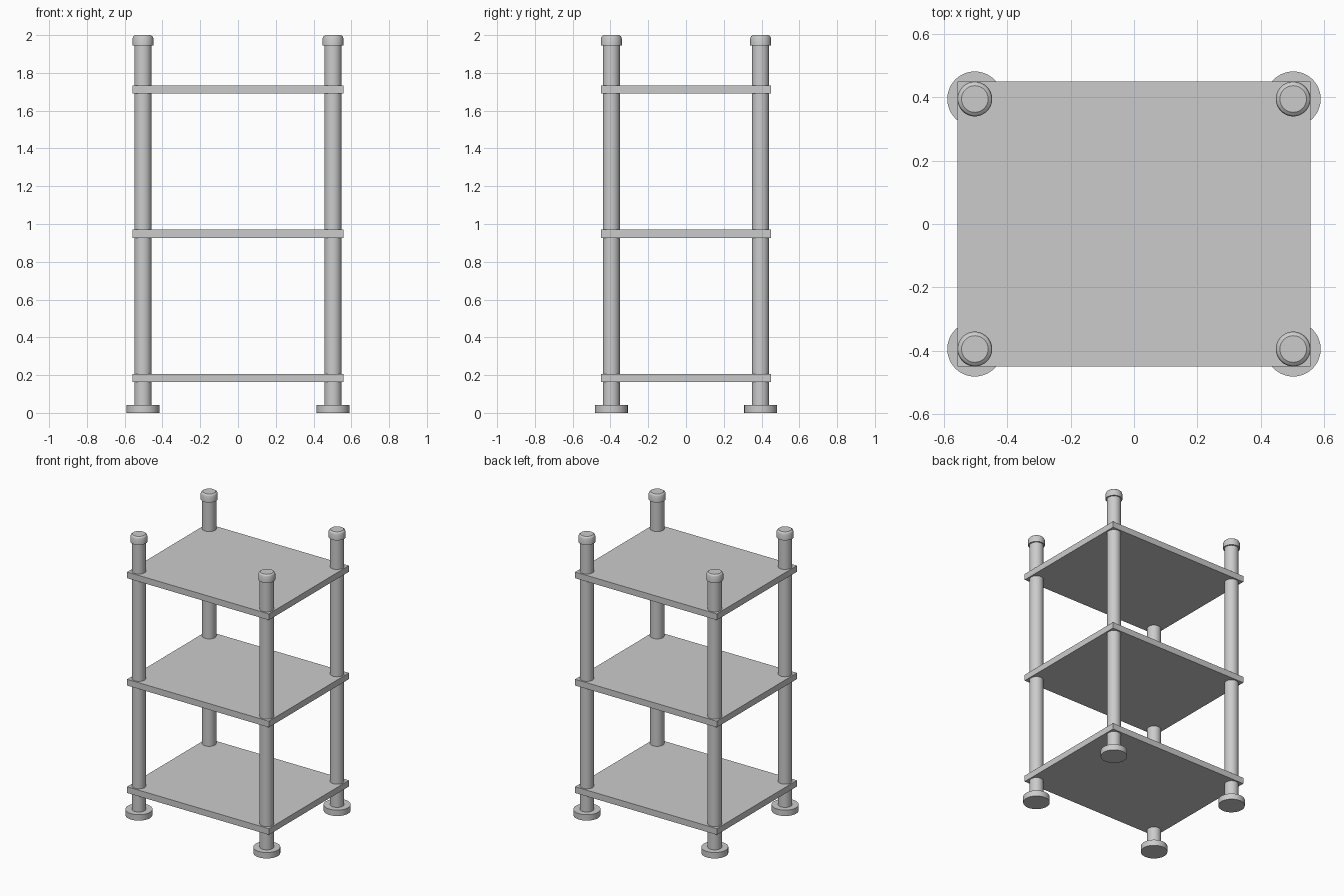
import bpy, math

if "Cube" in bpy.data.objects:
    bpy.data.objects.remove(bpy.data.objects["Cube"])

PX, PY = 0.503, 0.395   # post centre offsets
SEG = 48


def lathe(name, profile, x, y):
    """Closed turned part from (radius, height) pairs, bottom to top."""
    verts, faces = [], []
    for r, z in profile:
        for i in range(SEG):
            a = 2 * math.pi * i / SEG
            verts.append((r * math.cos(a), r * math.sin(a), z))
    for k in range(len(profile) - 1):
        for i in range(SEG):
            j = (i + 1) % SEG
            faces.append((k * SEG + i, k * SEG + j, (k + 1) * SEG + j, (k + 1) * SEG + i))
    faces.append(tuple(reversed(range(SEG))))
    top = (len(profile) - 1) * SEG
    faces.append(tuple(range(top, top + SEG)))
    mesh = bpy.data.meshes.new(name)
    mesh.from_pydata(verts, [], faces)
    ob = bpy.data.objects.new(name, mesh)
    ob.location = (x, y, 0)
    bpy.context.collection.objects.link(ob)
    bpy.ops.object.select_all(action='DESELECT')
    ob.select_set(True)
    bpy.context.view_layer.objects.active = ob
    bpy.ops.object.shade_smooth_by_angle(angle=math.radians(25))


# Four posts, each with a disc foot and a rounded cap
for sx, side in ((-1, "left"), (1, "right")):
    for sy, end in ((-1, "front"), (1, "back")):
        tag = f"{end}_{side}"
        x, y = sx * PX, sy * PY
        lathe("foot_" + tag, [(0.087, 0), (0.087, 0.042)], x, y)
        lathe("post_" + tag, [(0.0455, 0.042), (0.0455, 1.947)], x, y)
        lathe("cap_" + tag, [(0.055, 1.945), (0.055, 1.983), (0.051, 1.993), (0.042, 2.0)], x, y)

# Three flat shelves
for name, z in (("bottom_shelf", 0.185), ("middle_shelf", 0.949), ("top_shelf", 1.712)):
    bpy.ops.mesh.primitive_cube_add(size=1, location=(0, 0, z))
    ob = bpy.context.object
    ob.name = name
    ob.scale = (1.115, 0.90, 0.044)
    bpy.ops.object.transform_apply(location=False, rotation=False, scale=True)
